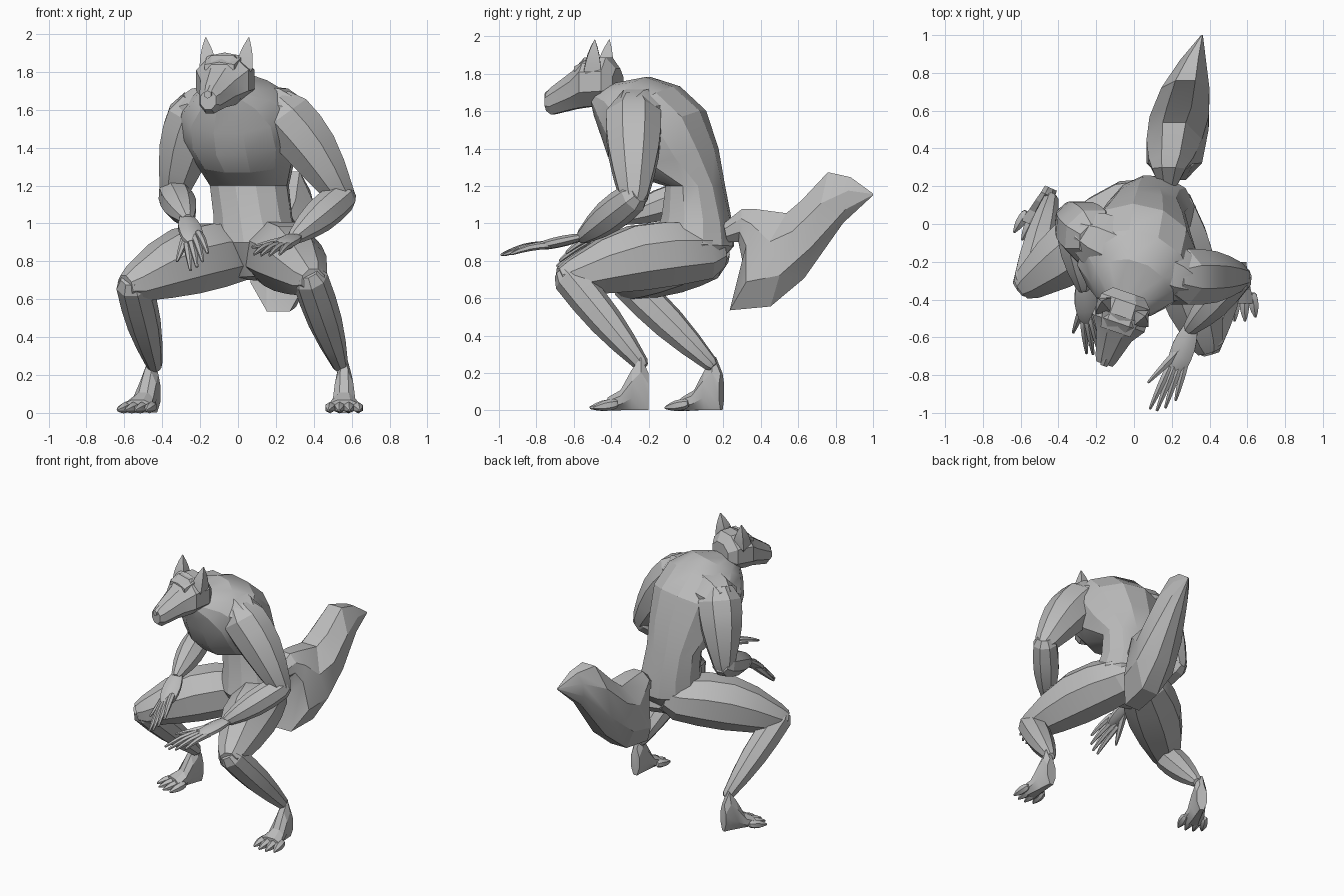
import bpy, bmesh, math
from mathutils import Vector, Matrix

cube = bpy.data.objects.get("Cube")
if cube:
    bpy.data.objects.remove(cube, do_unlink=True)

grey = (.5, .5, .5, 1)
fur = bpy.data.materials.new("grey_fur")
fur.use_nodes = True
fur.diffuse_color = grey
fur.node_tree.nodes["Principled BSDF"].inputs["Base Color"].default_value = grey


def turn(degrees):
    """Rotation about the vertical axis."""
    return Matrix.Rotation(math.radians(degrees), 3, 'Z')


def loft(name, sections, sides=8):
    """Skin a row of elliptical rings: (centre, half side vector, half up vector)."""
    mesh_builder = bmesh.new()
    rings = []
    for centre, side, up in sections:
        ring = []
        for index in range(sides):
            angle = math.tau * (index + .5) / sides
            offset = side * math.cos(angle) + up * math.sin(angle)
            ring.append(mesh_builder.verts.new(centre + offset * 1.06))
        rings.append(ring)
    for ring, following in zip(rings, rings[1:]):
        for index in range(sides):
            after = (index + 1) % sides
            mesh_builder.faces.new((ring[index], ring[after], following[after], following[index]))
    mesh_builder.faces.new(rings[0])
    mesh_builder.faces.new(rings[-1])
    bmesh.ops.recalc_face_normals(mesh_builder, faces=mesh_builder.faces)
    mesh = bpy.data.meshes.new(name)
    mesh_builder.to_mesh(mesh)
    mesh_builder.free()
    mesh.materials.append(fur)
    part = bpy.data.objects.new(name, mesh)
    bpy.context.collection.objects.link(part)
    bpy.ops.object.select_all(action='DESELECT')
    part.select_set(True)
    bpy.context.view_layer.objects.active = part
    bpy.ops.object.shade_smooth_by_angle(angle=math.radians(25))


def limb(name, start, end, start_radius, end_radius, bulge=0, arch=0, flat=1, sides=8):
    """Tapered limb with a swelling muscle, an upward arch and blunt ends."""
    axis = (end - start).normalized()
    reference = Vector((0, 0, 1)) if abs(axis.z) < .9 else Vector((0, -1, 0))
    side = axis.cross(reference).normalized()
    up = side.cross(axis)
    sections = []
    steps = 4
    for step in range(steps + 1):
        along = step / steps
        swell = math.sin(math.pi * along)
        radius = start_radius + (end_radius - start_radius) * along + bulge * swell
        centre = start.lerp(end, along) + Vector((0, 0, arch * swell))
        sections.append((centre, side * radius, up * radius * flat))
    # Blunt caps round off the joints
    for position, direction, place in ((0, -axis, 0), (-1, axis, len(sections) + 1)):
        centre, across, lift = sections[position]
        cap = (centre + direction * across.length * .6, across * .65, lift * .65)
        sections.insert(place, cap)
    loft(name, sections, sides)


def profile(name, rows, first_x, last_x, drift, last_yaw, sides):
    """Side outline as paired points (y, z) and (y, z) with a half width; x and yaw drift."""
    sections = []
    for index, (front, back, width) in enumerate(rows):
        along = index / (len(rows) - 1)
        front, back = Vector((0, *front)), Vector((0, *back))
        centre = (front + back) / 2
        centre.x = first_x + (last_x - first_x) * along ** drift
        rotation = turn(last_yaw * along)
        sections.append((centre, rotation @ Vector((width, 0, 0)), rotation @ (back - front) / 2))
    loft(name, sections, sides)


def slab(name, origin, yaw, rows, sides=8):
    """Rows along a heading: distance, low z, high z, half width."""
    rotation = turn(yaw)
    sections = []
    for distance, low, high, width in rows:
        centre = origin + rotation @ Vector((0, -distance, (low + high) / 2))
        sections.append((centre, rotation @ Vector((width, 0, 0)), Vector((0, 0, (high - low) / 2))))
    loft(name, sections, sides)


# Torso: hips, narrow waist, overhanging chest and hunched neck
profile("torso", [
    ((-.06, .72), (.1, .7), .13),
    ((-.16, .9), (.25, .88), .22),
    ((-.12, 1.05), (.24, 1), .2),
    ((-.1, 1.2), (.2, 1.2), .2),
    ((-.32, 1.27), (.16, 1.4), .25),
    ((-.4, 1.36), (.09, 1.6), .3),
    ((-.44, 1.48), (-.05, 1.73), .29),
    ((-.48, 1.58), (-.2, 1.78), .2),
    ((-.5, 1.64), (-.37, 1.75), .1)], .12, -.04, 1, -20, 12)

# Tail: drops from the rump, then sweeps up to a point
profile("tail", [
    ((.2, 1), (.22, .9), .05),
    ((.3, 1.08), (.28, .9), .09),
    ((.37, 1.08), (.3, .8), .12),
    ((.54, 1.06), (.23, .53), .15),
    ((.62, 1.13), (.45, .55), .16),
    ((.76, 1.28), (.63, .7), .13),
    ((.88, 1.25), (.84, 1), .07),
    ((1, 1.16), (1, 1.15), .005)], .18, .36, 2, 0, 8)

# Head with muzzle and nose, turned towards its right
head_yaw = -19
head_base = Vector((-.05, -.43, 0))
slab("head", head_base, head_yaw, [
    (-.07, 1.68, 1.83, .09), (-.02, 1.63, 1.89, .14), (.1, 1.62, 1.89, .15),
    (.17, 1.61, 1.82, .1), (.3, 1.58, 1.73, .06), (.33, 1.6, 1.7, .045)])
slab("nose", head_base, head_yaw, [(.3, 1.68, 1.73, .03), (.34, 1.66, 1.7, .02)], 6)
slab("brow", head_base, head_yaw, [(.06, 1.83, 1.9, .11), (.15, 1.8, 1.85, .09)], 6)

# Pointed ears, either side of the head's own axis
for direction, label in ((1, "left_ear"), (-1, "right_ear")):
    base = head_base + turn(head_yaw) @ Vector((direction * .1, -.04, 1.82))
    tip = head_base + turn(head_yaw) @ Vector((direction * .12, -.02, 1.98))
    limb(label, base, tip, .06, .004, .01, sides=4)


def hand(label, wrist, tip, spread):
    """Flat palm, four tapering fingers fanned by the spread, and a thumb."""
    knuckle = wrist.lerp(tip, .45)
    limb(label + "_palm", wrist, knuckle, .04, .055, .015, flat=.45)
    for index in range(4):
        fan = index - 1.5
        root = knuckle + spread * fan
        end = tip.lerp(knuckle, abs(fan) * .1) + spread * fan * 1.5
        limb(f"{label}_finger_{index + 1}", root, end, .02, .008, .004, .01, sides=6)
    thumb_tip = wrist.lerp(tip, .55) - spread * 4.5
    limb(label + "_thumb", wrist.lerp(tip, .2), thumb_tip, .025, .008, .004, sides=6)


# Arms: shoulder, elbow, wrist, fingertip and knuckle spread
arms = {
    "left": ((.24, -.28, 1.57), (.55, -.28, 1.14), (.3, -.55, .93), (.14, -.99, .83), (.03, .01, 0)),
    "right": ((-.22, -.07, 1.57), (-.34, .04, 1.16), (-.27, -.33, 1.03), (-.2, -.69, .78), (.02, .01, .02)),
}
for label, joints in arms.items():
    shoulder, elbow, wrist, tip, spread = map(Vector, joints)
    limb(label + "_upper_arm", shoulder, elbow, .15, .075, .025, .03)
    limb(label + "_forearm", elbow, wrist, .08, .04, .025)
    hand(label + "_hand", wrist, tip, spread)

# Shoulder girdle joining both arms across the upper back
limb("shoulders", *(Vector(joints[0]) for joints in reversed(arms.values())), .145, .145, .02)


def foot(label, heel, yaw):
    """Tall heel, low instep and four clawed toes."""
    slab(label, heel, yaw, [
        (0, 0, .2, .035), (.04, 0, .29, .04), (.09, 0, .22, .05),
        (.15, 0, .11, .06), (.22, 0, .07, .08)])
    for index in range(4):
        fan = index - 1.5
        root = heel + turn(yaw) @ Vector((fan * .045, -.18, .035))
        end = heel + turn(yaw) @ Vector((fan * .055, abs(fan) * .02 - .32, .015))
        limb(f"{label}_toe_{index + 1}", root, end, .025, .008, .01, sides=6)


# Legs: hip, knee, ankle, heel and the heading of the foot
legs = {
    "left": ((.16, .1, .85), (.38, -.62, .71), (.54, -.24, .25), (.56, -.2, 0), 0),
    "right": ((0, .1, .85), (-.55, -.31, .68), (-.44, .13, .25), (-.44, .19, 0), -24),
}
for label, (*joints, heading) in legs.items():
    hip, knee, ankle, heel = map(Vector, joints)
    limb(label + "_thigh", hip, knee, .15, .095, .055, .035)
    limb(label + "_shin", knee, ankle, .09, .04, .02)
    foot(label + "_foot", heel, heading)
